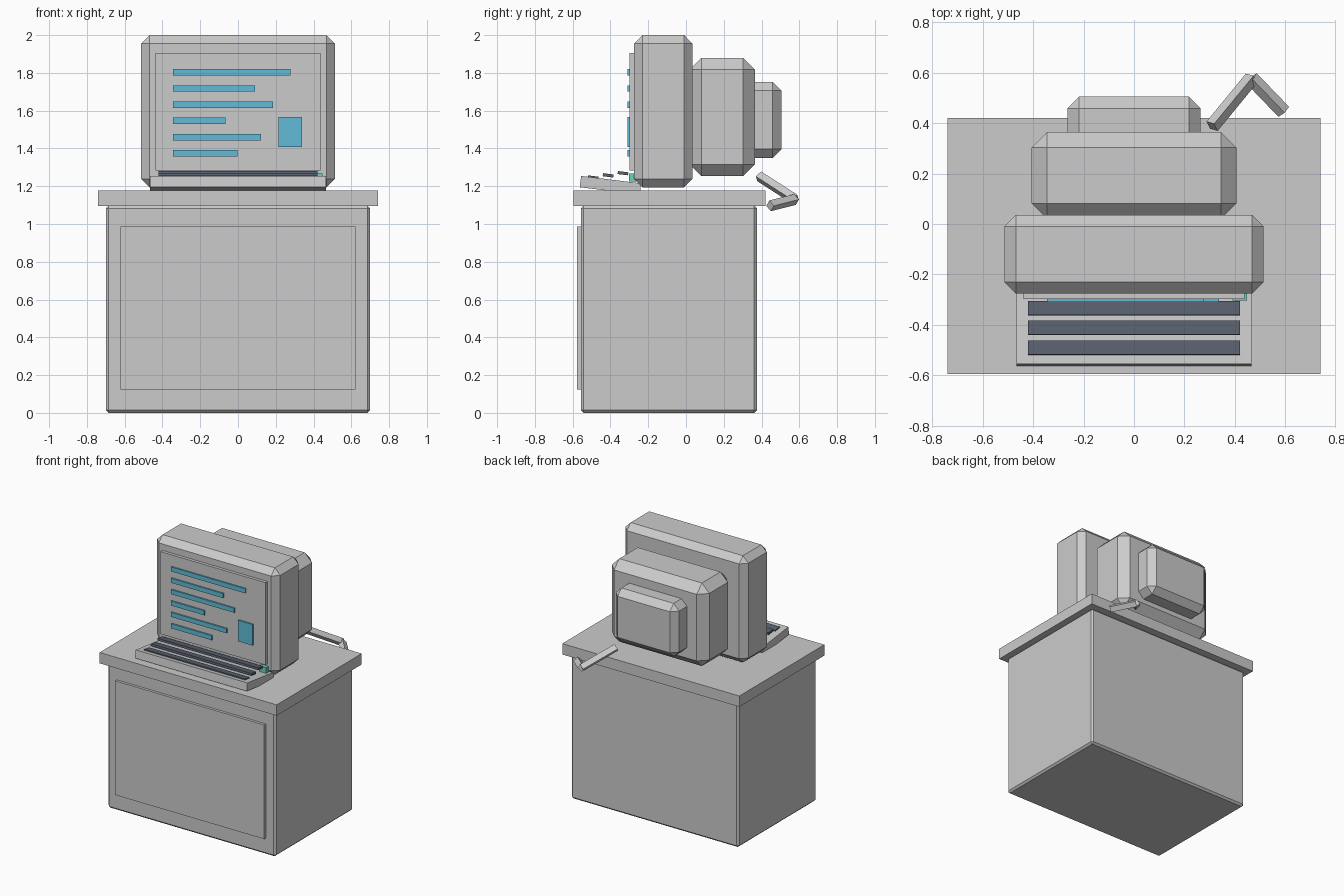
import bpy, bmesh
from mathutils import Vector, Matrix

if "Cube" in bpy.data.objects:
    bpy.data.objects.remove(bpy.data.objects["Cube"])


def material(name, rgb):
    m = bpy.data.materials.new(name)
    m.diffuse_color = (*rgb, 1)
    m.use_nodes = True
    m.node_tree.nodes["Principled BSDF"].inputs["Base Color"].default_value = m.diffuse_color
    return m


BLUE = material("screen_blue", (0.12, 0.50, 0.68))
SLATE = material("key_slate", (0.10, 0.12, 0.16))
TEAL = material("light_teal", (0.15, 0.65, 0.50))


def finish(name, bm, mat=None):
    mesh = bpy.data.meshes.new(name)
    bm.to_mesh(mesh)
    bm.free()
    ob = bpy.data.objects.new(name, mesh)
    bpy.context.collection.objects.link(ob)
    if mat:
        mesh.materials.append(mat)
    return ob


def box(name, x, y, z, chamfer=0, tilt=0, mat=None):
    """Box from (min, max) pairs, with optional chamfer and tilt about x."""
    bm = bmesh.new()
    bmesh.ops.create_cube(bm, size=1)
    bmesh.ops.scale(bm, vec=[b - a for a, b in (x, y, z)], verts=bm.verts)
    if chamfer:
        bmesh.ops.bevel(bm, geom=bm.edges[:], offset=chamfer, segments=1,
                        affect='EDGES', profile=0.5)
    ob = finish(name, bm, mat)
    ob.location = [(a + b) / 2 for a, b in (x, y, z)]
    ob.rotation_euler.x = tilt
    return ob


def bar(name, a, b, radius):
    """Four-sided rod between two points."""
    a, b = Vector(a), Vector(b)
    bm = bmesh.new()
    bmesh.ops.create_cone(bm, cap_ends=True, segments=4, radius1=radius,
                          radius2=radius, depth=(b - a).length)
    ob = finish(name, bm)
    ob.matrix_world = (Matrix.Translation((a + b) / 2)
                       @ (b - a).to_track_quat('Z', 'Y').to_matrix().to_4x4())
    return ob


# Cabinet and desk top
box("cabinet", (-0.70, 0.70), (-0.557, 0.375), (0, 1.097), 0.014)
box("cabinet_front_panel", (-0.623, 0.623), (-0.577, -0.54), (0.125, 0.987))
box("desk_top", (-0.74, 0.74), (-0.595, 0.42), (1.095, 1.177))

# Monitor housing, stepping down towards the back
box("monitor_front", (-0.514, 0.514), (-0.275, 0.035), (1.194, 2.0), 0.045)
box("monitor_middle", (-0.407, 0.407), (0.02, 0.365), (1.253, 1.88), 0.062)
box("monitor_back", (-0.264, 0.264), (0.28, 0.505), (1.35, 1.752), 0.046)
box("screen", (-0.438, 0.438), (-0.298, -0.25), (1.284, 1.906))

# Glowing bars and block on the screen
for i, right in enumerate((0.277, 0.09, 0.185, -0.066, 0.121, -0.003)):
    z = 1.803 - i * 0.0858
    box(f"screen_bar_{i + 1}", (-0.345, right), (-0.309, -0.295),
        (z - 0.017, z + 0.017), mat=BLUE)
box("screen_block", (0.215, 0.338), (-0.309, -0.295), (1.408, 1.567), mat=BLUE)
box("power_light", (0.39, 0.448), (-0.303, -0.26), (1.225, 1.268), mat=TEAL)

# Tilted keyboard with three rows of keys
TILT = -0.122
box("keyboard", (-0.467, 0.467), (-0.56, -0.24), (1.175, 1.235), tilt=TILT)
for i in range(3):
    y, z = -0.491 + i * 0.0787, 1.246 + i * 0.0115
    box(f"key_row_{i + 1}", (-0.421, 0.421), (y - 0.028, y + 0.028),
        (z - 0.008, z + 0.008), tilt=TILT, mat=SLATE)

# Bent cable behind the desk
elbow = (0.466, 0.578, 1.13)
bar("cable_upper", (0.31, 0.388, 1.252), elbow, 0.029)
bar("cable_lower", elbow, (0.594, 0.445, 1.096), 0.029)
